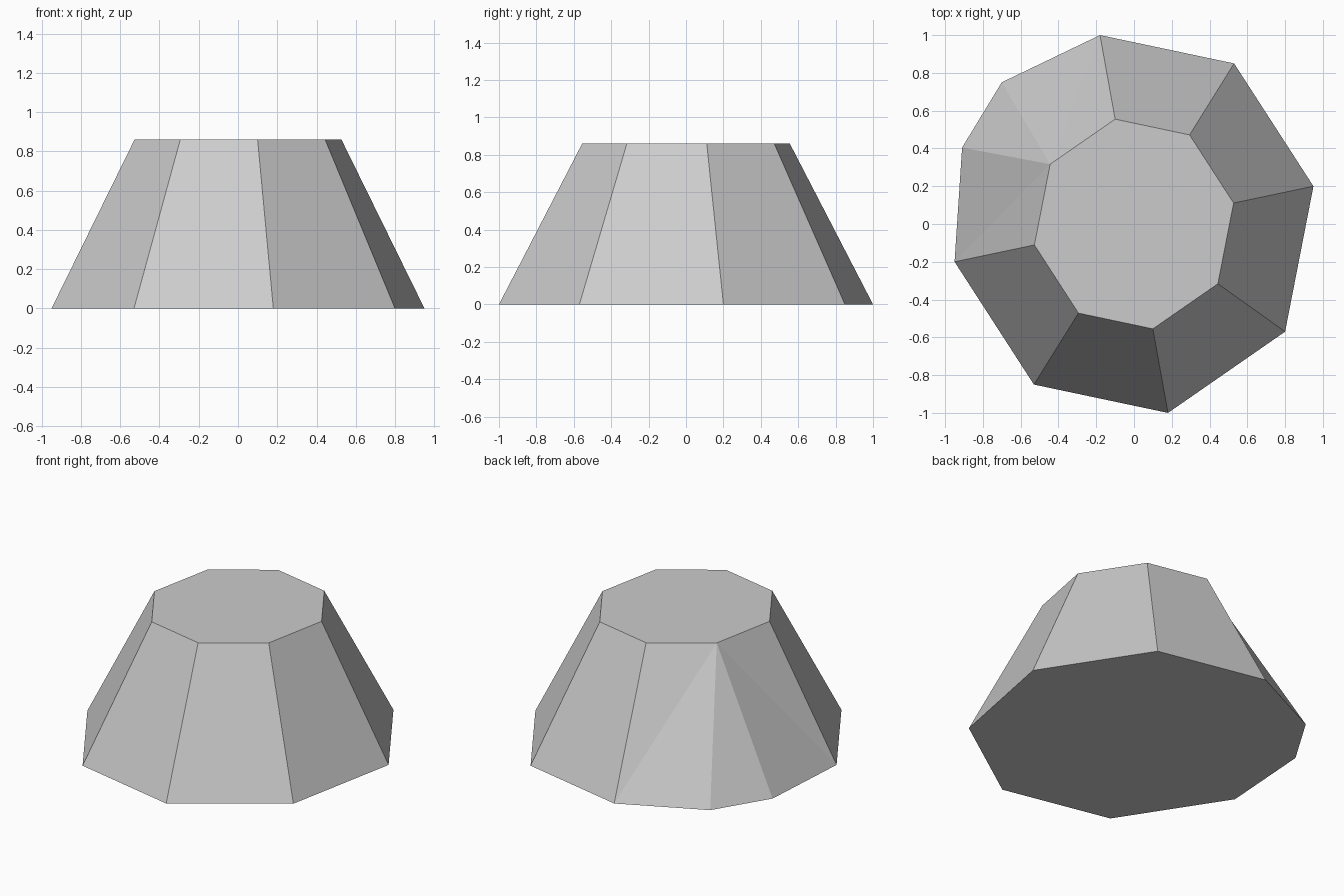
import bpy
import bmesh

cube = bpy.data.objects.get("Cube")
if cube:
    bpy.data.objects.remove(cube, do_unlink=True)

# Plain grey finish
GREY = (0.6, 0.6, 0.6, 1.0)
mat = bpy.data.materials.new("plain_grey")
mat.use_nodes = True
mat.diffuse_color = GREY
mat.node_tree.nodes["Principled BSDF"].inputs["Base Color"].default_value = GREY

HEIGHT = 0.86
TAPER = 0.555

# Octagon outline: half the corners, then the same turned half round
half = [(0.18, -1.0), (0.80, -0.57), (0.95, 0.20), (0.53, 0.85)]
outline = half + [(-x, -y) for x, y in half]
SPLIT = 5                                   # corner that divides at the foot
foot_pair = [(-0.70, 0.75), (-0.91, 0.405)]

bm = bmesh.new()
top = [bm.verts.new((x * TAPER, y * TAPER, HEIGHT)) for x, y in outline]
foot = []                                   # one or two foot corners per top corner
for i, corner in enumerate(outline):
    points = foot_pair if i == SPLIT else [corner]
    foot.append([bm.verts.new((x, y, 0)) for x, y in points])

# Caps
bm.faces.new(top)
bm.faces.new([v for group in reversed(foot) for v in reversed(group)])

# Sloping sides, folded where they meet the divided corner
for i in range(len(outline)):
    j = (i + 1) % len(outline)
    a, b = foot[i][-1], foot[j][0]
    if j == SPLIT:
        bm.faces.new((a, b, top[j]))
        bm.faces.new((a, top[j], top[i]))
    elif i == SPLIT:
        bm.faces.new((a, b, top[i]))
        bm.faces.new((b, top[j], top[i]))
    else:
        bm.faces.new((a, b, top[j], top[i]))
bm.faces.new((foot[SPLIT][0], foot[SPLIT][1], top[SPLIT]))

bmesh.ops.recalc_face_normals(bm, faces=bm.faces[:])
mesh = bpy.data.meshes.new("tapered_block")
bm.to_mesh(mesh)
bm.free()
mesh.materials.append(mat)
block = bpy.data.objects.new("tapered_block", mesh)
bpy.context.collection.objects.link(block)
